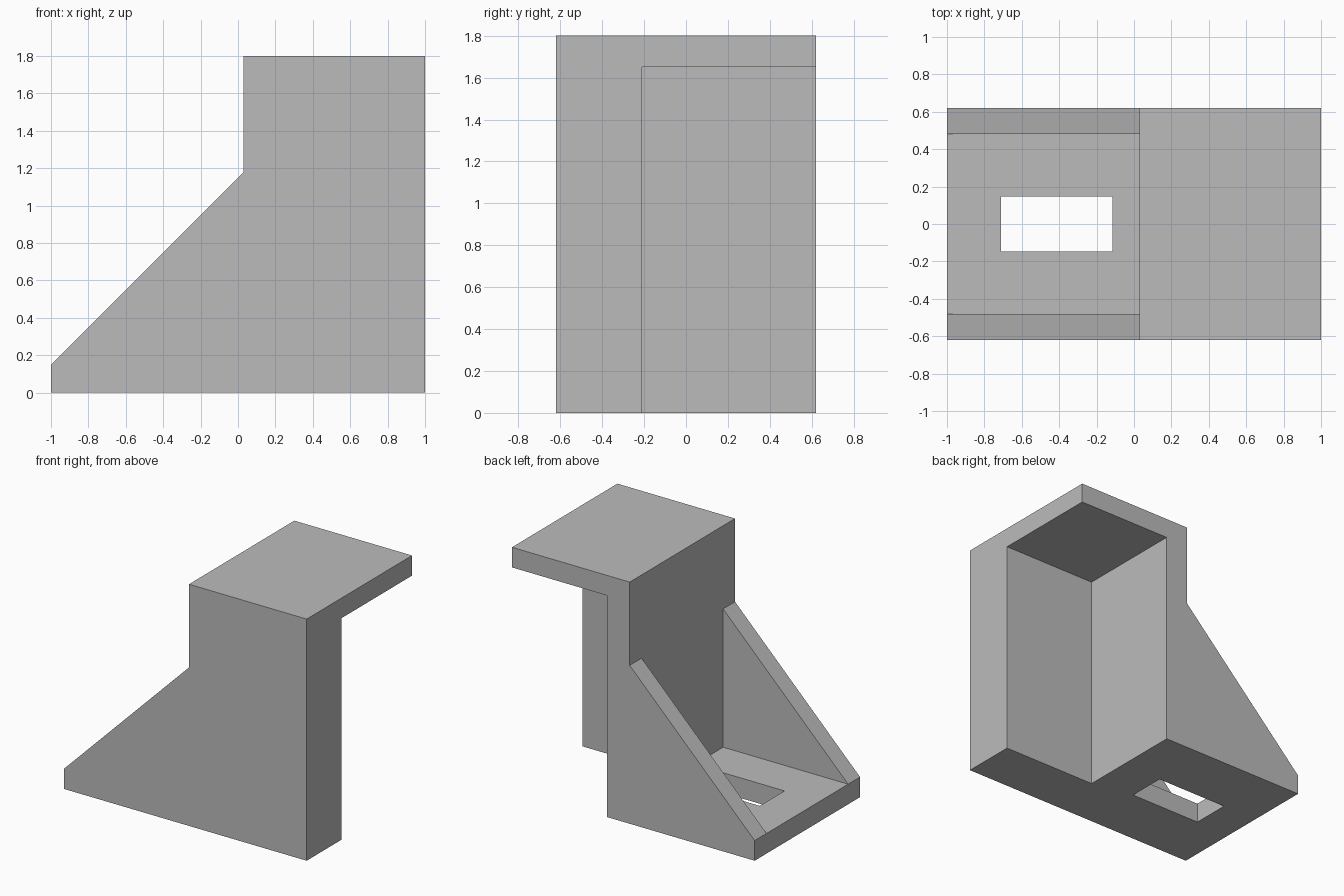
import bpy
import bmesh

if "Cube" in bpy.data.objects:
    bpy.data.objects.remove(bpy.data.objects["Cube"])

X0, X1 = -1.0, 1.0          # overall length
Y = 0.62                    # half width
XW = 0.03                   # outer face of the upright wall
XN = 0.217                  # inner face of the upright wall
YN = -0.21                  # inner face of the side wall
T, TOP, KNEE = 0.15, 1.80, 1.18
YR = 0.48                   # inner face of the ribs

grey = bpy.data.materials.new("grey")
grey.diffuse_color = (0.5, 0.5, 0.5, 1)
grey.use_nodes = True
grey.node_tree.nodes["Principled BSDF"].inputs["Base Color"].default_value = grey.diffuse_color


def prism(name, profile, y0, y1):
    """Extrude an XZ profile from y0 to y1."""
    bm = bmesh.new()
    face = bm.faces.new([bm.verts.new((x, y0, z)) for x, z in profile])
    out = bmesh.ops.extrude_face_region(bm, geom=[face])
    moved = [v for v in out["geom"] if isinstance(v, bmesh.types.BMVert)]
    bmesh.ops.translate(bm, verts=moved, vec=(0, y1 - y0, 0))
    bmesh.ops.recalc_face_normals(bm, faces=bm.faces)
    mesh = bpy.data.meshes.new(name)
    bm.to_mesh(mesh)
    bm.free()
    mesh.materials.append(grey)
    obj = bpy.data.objects.new(name, mesh)
    bpy.context.collection.objects.link(obj)
    return obj


def box(name, x, y, z):
    return prism(name, [(x[0], z[0]), (x[1], z[0]), (x[1], z[1]), (x[0], z[1])], *y)


# Solid side silhouette
bracket = prism("bracket", [(X0, 0), (X1, 0), (X1, TOP), (XW, TOP), (XW, KNEE), (X0, T)], -Y, Y)

# Cutters: space between the ribs, slot in the foot, open corner under the top plate
cutters = [
    box("rib_gap_cutter", (X0 - 0.1, XW), (-YR, YR), (T, KNEE + 0.1)),
    box("slot_cutter", (-0.71, -0.115), (-0.146, 0.146), (-0.1, 0.4)),
    box("corner_cutter", (XN, X1 + 0.1), (YN, Y + 0.1), (-0.1, TOP - T)),
]
for cutter in cutters:
    mod = bracket.modifiers.new(cutter.name, 'BOOLEAN')
    mod.operation = 'DIFFERENCE'
    mod.solver = 'EXACT'
    mod.object = cutter
    cutter.hide_render = True
    cutter.hide_viewport = True
